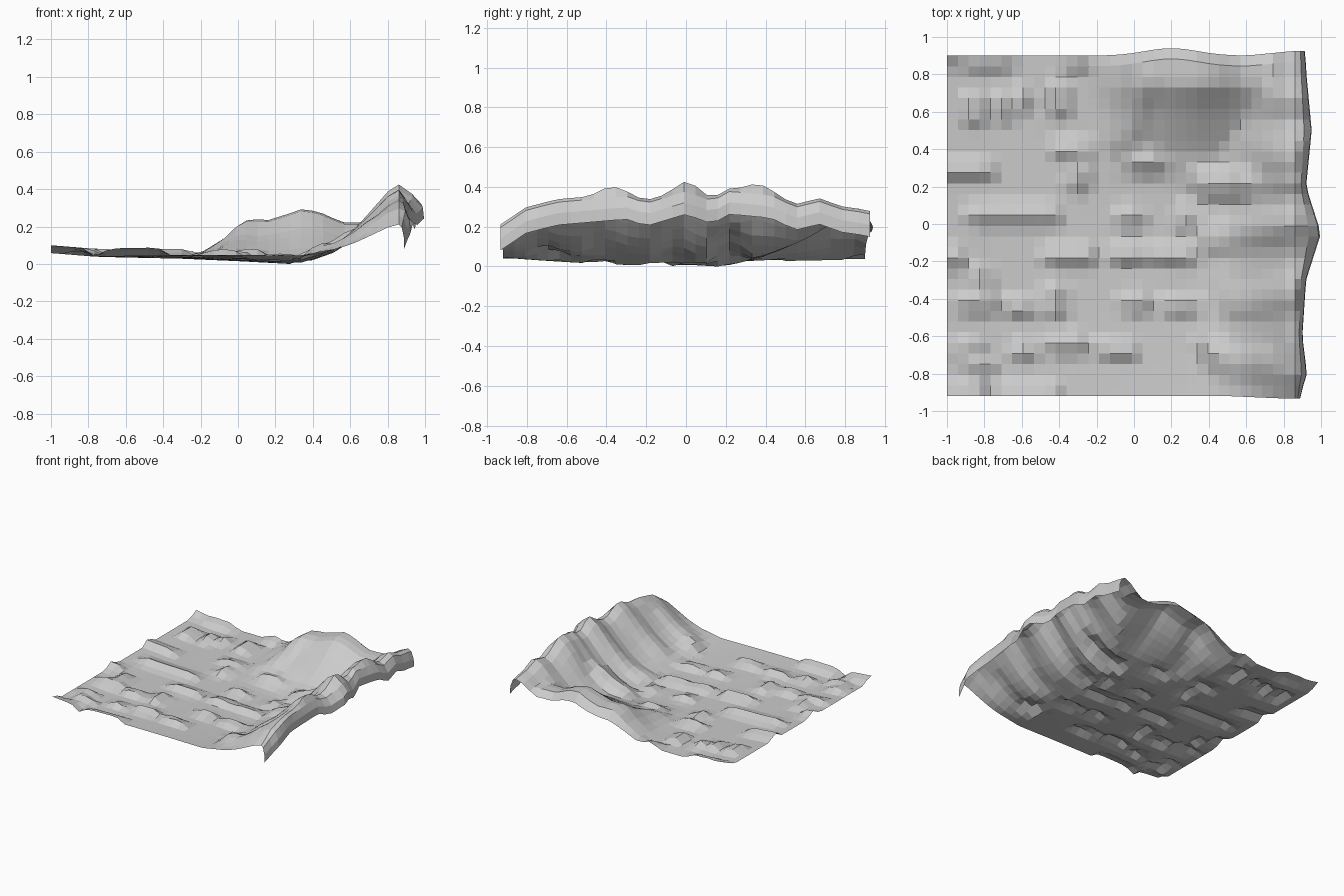
import bpy, bmesh, math
from mathutils import Vector

if "Cube" in bpy.data.objects:
    bpy.data.objects.remove(bpy.data.objects["Cube"])


def lerp_table(table, t):
    """Piecewise linear profile lookup."""
    if t <= table[0][0]:
        return table[0][1]
    for (a, va), (b, vb) in zip(table, table[1:]):
        if t <= b:
            return va + (vb - va) * (t - a) / (b - a)
    return table[-1][1]


# valley floor along x, ramp rise along x, crest height and far edge along y
FLOOR = [(-1, .065), (-.75, .045), (-.3, .035), (0, .022), (.3, .006), (.45, .012), (1, .012)]
RISE = [(.34, 0), (.5, .14), (.6, .32), (.7, .60), (.8, .90), (.86, 1), (1, 1)]
CREST = [(-.93, .21), (-.82, .30), (-.65, .345), (-.3, .375), (-.2, .34), (0, .40), (.13, .35),
         (.22, .40), (.43, .38), (.55, .32), (.67, .35), (.78, .31), (.93, .28)]
EDGE = [(-.93, .885), (-.8, .925), (-.6, .90), (-.3, .92), (-.05, 1.0), (.2, .92), (.5, .95), (.93, .91)]
HILL_X = [(-.24, 0), (-.1, .09), (.02, .17), (.15, .21), (.35, .28), (.45, .25), (.56, .2), (.66, .2), (.72, .2)]
HILL_Y = [(.2, 0), (.4, .2), (.6, .62), (.74, 1), (.84, 1), (.9, .75)]

# small raised ridges: x1, y1, x2, y2
RIDGES = [
    (-1, .9, -.97, .9), (-.86, .88, -.7, .88), (-.86, .57, -.86, .66), (-.7, .6, -.7, .66),
    (-.6, .66, -.6, .68), (-.4, .62, -.4, .72), (-.38, .4, -.28, .4), (-1, .29, -.8, .29),
    (-.84, .05, -.45, .05), (-.3, .22, -.28, .3), (-1, -.18, -.95, -.18), (-.82, -.27, -.8, -.4),
    (-.9, -.42, -.76, -.42), (-.64, -.44, -.58, -.44), (-.43, -.17, -.26, -.17),
    (-.42, -.36, -.42, -.46), (-.9, -.66, -.86, -.66), (-.86, -.76, -.8, -.76),
    (-.6, -.68, -.58, -.68), (-.42, -.64, -.3, -.64), (-1, -.9, -.84, -.9), (-.68, -.9, -.44, -.9),
    (-.08, -.16, .02, -.16), (.13, -.16, .28, -.17), (-.02, -.42, .04, -.42),
    (.2, -.43, .3, -.43), (-.15, -.66, -.04, -.68), (.4, -.64, .42, -.7),
    (-.04, .04, 0, .04), (.28, .02, .3, .06), (.02, .33, .1, .33), (-.32, .88, -.28, .88)]
# larger folds running up the slopes: x1, y1, x2, y2, height
FOLDS = [(.4, -.08, .92, .02, .035), (.38, .22, .56, .22, .06), (.75, .36, .9, .36, .03),
         (.55, -.42, .85, -.38, .035), (.5, -.73, .68, -.73, .03), (-.06, .45, .05, .8, .03)]


def tent(x, y, seg, height, width):
    """Height of a ridge whose sides slope down from a line segment."""
    a, b, p = Vector(seg[:2]), Vector(seg[2:4]), Vector((x, y))
    d = b - a
    t = max(0, min(1, (p - a).dot(d) / max(d.dot(d), 1e-6)))
    return height * max(0, min(1, 1.35 * (1 - (p - a - d * t).length / width)))


def height(x, y):
    # the floor is a shallow bowl toward the ramp
    floor = lerp_table(FLOOR, x)
    floor += .04 * (y - .15) ** 2 * max(0, min(1, (x + .8) / 1.1))
    z = floor + (lerp_table(CREST, y) - floor) * lerp_table(RISE, x)
    z = max(z, floor + lerp_table(HILL_X, x) * lerp_table(HILL_Y, y))
    z += max(tent(x, y, r, .042, .075) for r in RIDGES)
    return z + max(tent(x, y, f, f[4], .11) for f in FOLDS)


# terrain sheet: regular grid with a rolled-over far edge
N = 32
bm = bmesh.new()
rows = []
for j in range(N + 1):
    y = -.92 + 1.82 * j / N
    row = []
    for i in range(N + 1):
        x = -1 + 1.86 * i / N
        # outer borders bulge slightly where the slopes are high
        dy = 0
        if j >= N - 1 and x > -.3:
            dy = .04 * math.exp(-((x - .2) / .2) ** 2) + .025 * max(0, min(1, (x - .6) / .25))
        elif j == 0 and x > .5:
            dy = -.013 * min(1, (x - .5) / .3)
        row.append(bm.verts.new((x, y + dy, height(x, y))))
    edge, top = lerp_table(EDGE, y), lerp_table(CREST, y)
    for f, drop in ((.55, .015), (.95, .07), (1, .13)):
        row.append(bm.verts.new((.86 + (edge - .86) * f, row[N].co.y, top - drop)))
    rows.append(row)
for r0, r1 in zip(rows, rows[1:]):
    for i in range(len(r0) - 1):
        bm.faces.new((r0[i], r0[i + 1], r1[i + 1], r1[i]))
low = min(v.co.z for v in bm.verts)
for v in bm.verts:
    v.co.z -= low
mesh = bpy.data.meshes.new("terrain_sheet")
bm.to_mesh(mesh)
bm.free()
bpy.context.collection.objects.link(bpy.data.objects.new("terrain_sheet", mesh))
